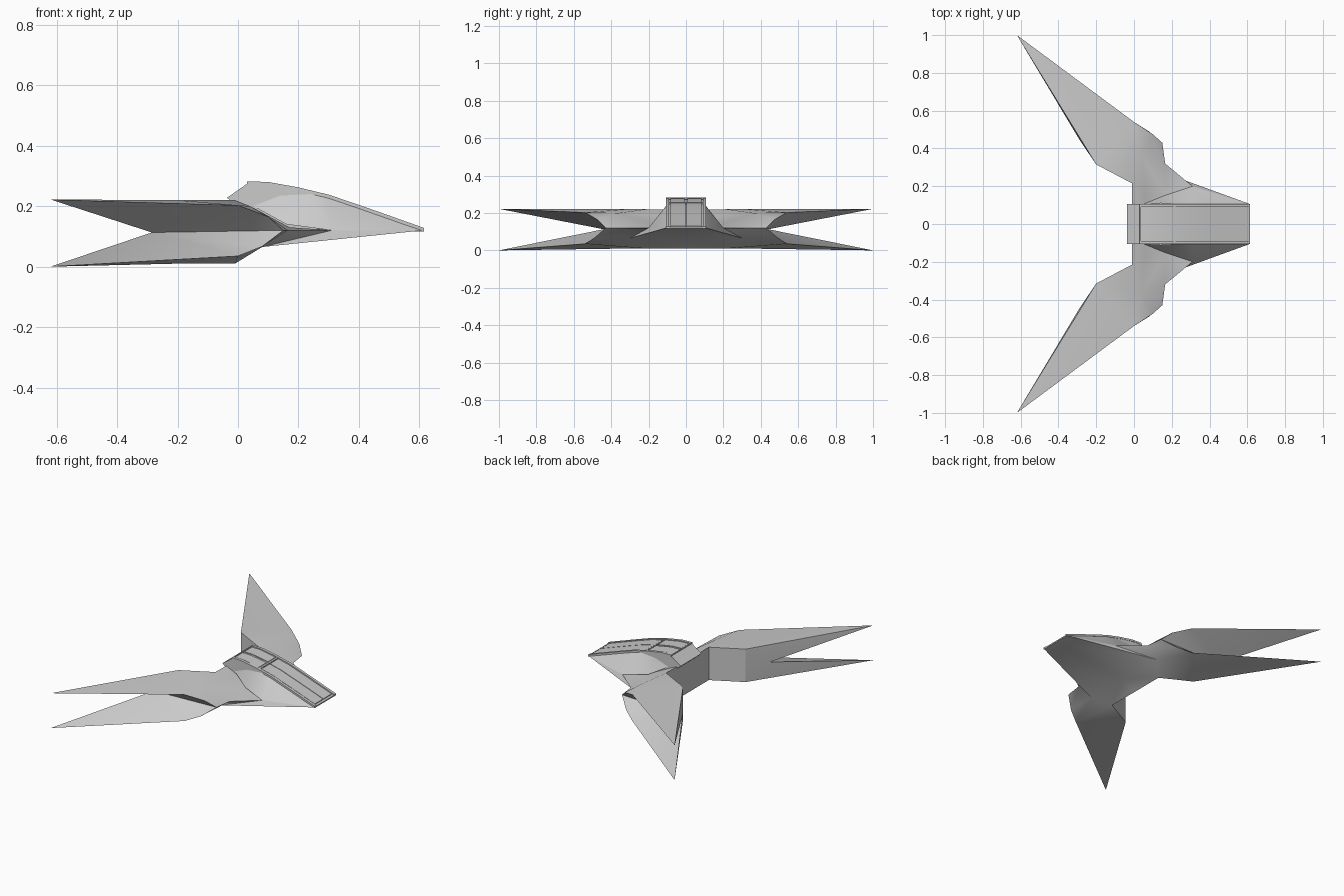
import bpy, bmesh, math

if "Cube" in bpy.data.objects:
    bpy.data.objects.remove(bpy.data.objects["Cube"])


def build(name, verts, faces, mirror=True, angle=28):
    me = bpy.data.meshes.new(name)
    me.from_pydata(verts, [], faces)
    ob = bpy.data.objects.new(name, me)
    bpy.context.collection.objects.link(ob)
    bm = bmesh.new()
    bm.from_mesh(me)
    if mirror:  # reflect across y = 0 and weld the seam
        bmesh.ops.mirror(bm, geom=bm.verts[:] + bm.edges[:] + bm.faces[:],
                         axis='Y', merge_dist=0.0005)
        bmesh.ops.remove_doubles(bm, verts=bm.verts[:], dist=0.0005)
    bmesh.ops.recalc_face_normals(bm, faces=bm.faces[:])
    bm.to_mesh(me)
    bm.free()
    bpy.ops.object.select_all(action='DESELECT')
    ob.select_set(True)
    bpy.context.view_layer.objects.active = ob
    bpy.ops.object.shade_smooth_by_angle(angle=math.radians(angle))
    return ob


# Hull and split wings: one half, named points
P = dict(
    tip_u=(-.62, 1, .222), back_u=(-.2, .315, .22), root_u=(-.01, .215, .22), mid_u=(-.01, 0, .215),
    lead_u1=(0, .54, .203), lead_u2=(.1, .475, .165), front=(.15, .43, .12), waist=(.165, .32, .12),
    chine=(.31, .2, .12), nose=(.615, .105, .12), nose_c=(.615, 0, .12), notch=(-.285, .44, .113),
    tip_l=(-.62, 1, 0), back_l=(-.2, .315, .01), root_l=(-.01, .215, .01), mid_l=(-.01, 0, .01),
    lead_l1=(0, .54, .035), lead_l2=(.08, .49, .067), crest=(.04, .36, .2), crest_in=(.06, .15, .185),
    crest_c=(.06, 0, .185), belly=(.08, .3, .065), belly_c=(.08, 0, .065),
    saddle=(.17, .16, .13), saddle_c=(.17, 0, .13))
F = [
    # top skin
    'tip_u back_u lead_u1', 'back_u root_u crest lead_u1', 'root_u mid_u crest_c crest_in',
    'root_u crest_in crest', 'lead_u1 crest lead_u2', 'lead_u2 crest waist front',
    'crest crest_in saddle waist', 'crest_in crest_c saddle_c saddle', 'waist saddle chine',
    'saddle saddle_c nose_c nose chine',
    # groove between the blades
    'tip_u lead_u1 notch', 'lead_u1 lead_u2 notch', 'lead_u2 front notch',
    'tip_l notch lead_l1', 'lead_l1 notch lead_l2', 'lead_l2 notch front',
    # underside
    'tip_l lead_l1 back_l', 'lead_l1 root_l back_l', 'lead_l1 lead_l2 belly root_l',
    'root_l belly belly_c mid_l', 'lead_l2 front waist belly', 'belly waist chine',
    'belly chine nose', 'belly nose nose_c belly_c',
    # trailing side
    'tip_u notch back_u', 'tip_l back_l notch', 'back_u notch back_l',
    'back_u back_l root_l root_u', 'root_u root_l mid_l mid_u']
keys = list(P)
build('winged_hull', list(P.values()), [[keys.index(k) for k in f.split()] for f in F])

# Curved canopy deck following a side profile
DECK = [(-.036, .228), (.03, .274), (.1, .272), (.2, .254), (.3, .23), (.4, .196), (.5, .161), (.615, .12)]


def deck_z(x):
    for (a, za), (b, zb) in zip(DECK, DECK[1:]):
        if x <= b:
            return za + (zb - za) * (x - a) / (b - a)
    return DECK[-1][1]


side = DECK + [(.615, .116), (.17, .118), (.0, .17), (-.01, .205)]
n = len(side)
build('canopy_block', [(x, s * .105, z) for s in (-1, 1) for x, z in side],
      [list(range(n)), list(range(n, 2 * n))] +
      [[i, (i + 1) % n, n + (i + 1) % n, n + i] for i in range(n)], mirror=False)


# Raised rails, ribs and bars on the deck
def strip(name, x0, x1, y0, y1, h):
    xs = [x0] + [x for x, _ in DECK if x0 + .003 < x < x1 - .003] + [x1]
    v = []
    for x in xs:
        z = deck_z(x)
        v += [(x, y0, z - .004), (x, y1, z - .004), (x, y1, z + h), (x, y0, z + h)]
    f = [[0, 1, 2, 3], [len(v) - 4 + k for k in range(4)]]
    for i in range(len(xs) - 1):
        for k in range(4):
            a, b = 4 * i + k, 4 * i + (k + 1) % 4
            f.append([a, b, b + 4, a + 4])
    build(name, v, f, mirror=False)


for s, tag in ((1, 'left'), (-1, 'right')):
    lo, hi = sorted((s * .09, s * .107))
    strip('deck_rail_' + tag, .03, .615, lo, hi, .008)
    lo, hi = sorted((s * .008, s * .084))
    strip('rear_panel_' + tag, .04, .205, lo, hi, .005)
    lo, hi = sorted((s * .002, s * .084))
    strip('front_panel_' + tag, .225, .6, lo, hi, .005)
strip('rear_bar', .03, .036, -.09, .09, .008)
strip('cross_bar', .21, .22, -.09, .09, .007)
strip('nose_bar', .605, .615, -.09, .09, .004)

# Flared cheeks from the deck edge down to the chine
cheek = [(.31, .2, .12), (.24, .105, .24)] + [(x, .105, deck_z(x) - .003) for x in (.3, .4, .5)] + \
        [(.615, .105, .12), (.16, .15, .14), (.05, .105, .2), (.14, .11, .235)]
build('cheek_panels', cheek,
      [[0, 1, 2], [0, 2, 3], [0, 3, 4], [0, 4, 5], [0, 6, 1], [1, 6, 8], [8, 6, 7]])
